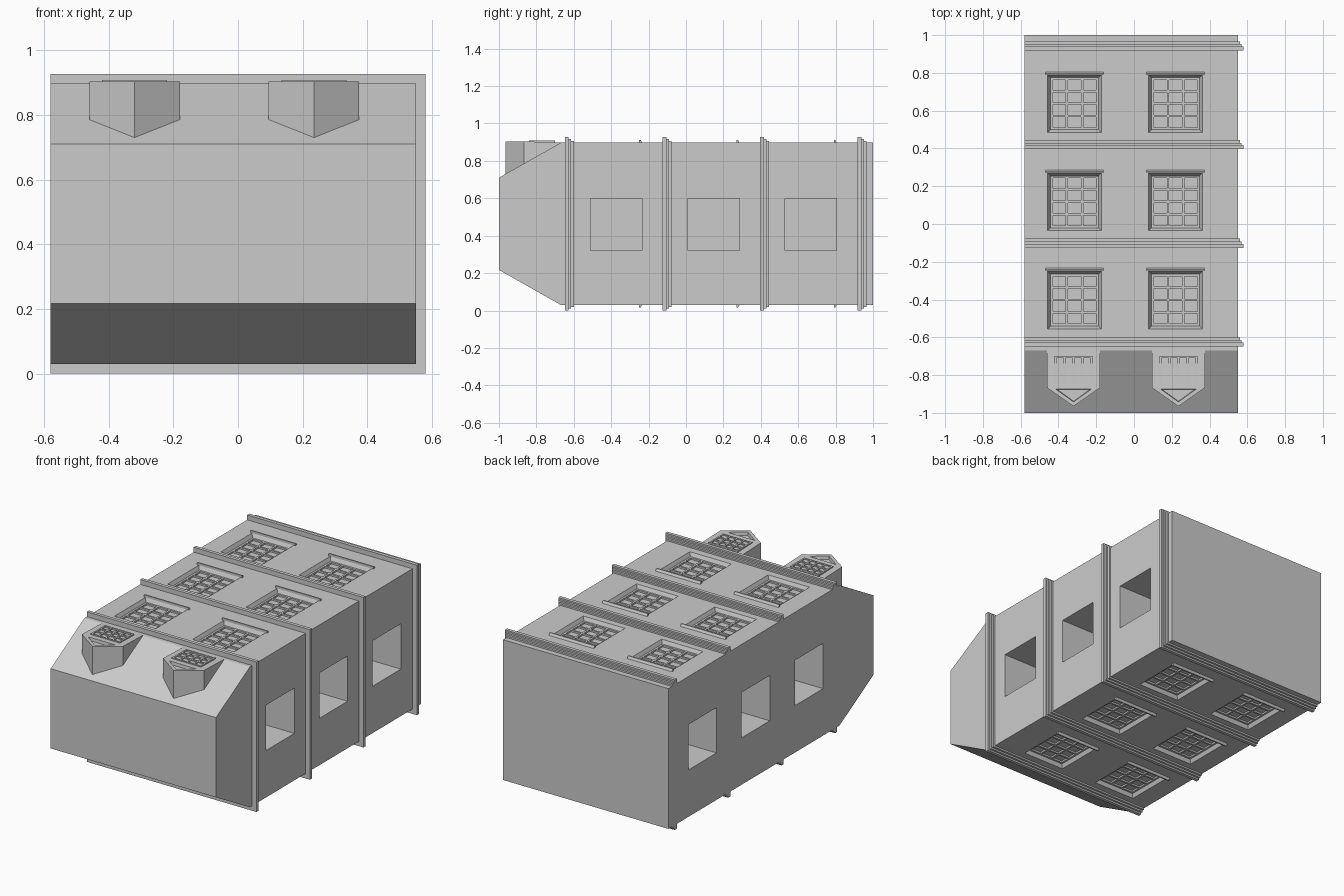
import bpy, bmesh

if "Cube" in bpy.data.objects:
    bpy.data.objects.remove(bpy.data.objects["Cube"])

X0, X1 = -0.58, 0.55            # body sides
Z0, Z1 = 0.03, 0.897            # rear and main facade planes
H = 0.927                       # overall height, facades mirror about H / 2
COLS = (-0.315, 0.22)           # window column centres
ROWS = (-0.405, 0.115, 0.635)   # window row centres


def loft(bm, a, b):
    """Closed solid between two matching outlines."""
    va = [bm.verts.new(p) for p in a]
    vb = [bm.verts.new(p) for p in b]
    fs = [bm.faces.new(va), bm.faces.new(vb)]
    n = len(a)
    for i in range(n):
        j = (i + 1) % n
        fs.append(bm.faces.new((va[i], va[j], vb[j], vb[i])))
    bmesh.ops.recalc_face_normals(bm, faces=fs)


def rect(x0, x1, y0, y1, z):
    return [(x0, y0, z), (x1, y0, z), (x1, y1, z), (x0, y1, z)]


def box(bm, x0, x1, y0, y1, z0, z1):
    loft(bm, rect(x0, x1, y0, y1, z0), rect(x0, x1, y0, y1, z1))


def finish(bm, name):
    me = bpy.data.meshes.new(name)
    bm.to_mesh(me)
    bm.free()
    ob = bpy.data.objects.new(name, me)
    bpy.context.collection.objects.link(ob)
    return ob


def cut(ob, cutter):
    cutter.hide_render = True
    m = ob.modifiers.new("cut", 'BOOLEAN')
    m.operation, m.solver, m.object = 'DIFFERENCE', 'EXACT', cutter
    bpy.context.view_layer.objects.active = ob
    bpy.ops.object.modifier_apply(modifier=m.name)
    bpy.data.objects.remove(cutter)


def bars(bm, x0, x1, y0, y1, nx, ny, z0, z1, w, zmap):
    """Border plus glazing bars dividing a pane into nx by ny."""
    za, zb = zmap(z0), zmap(z1)
    for i in range(nx + 1):
        x = x0 + (x1 - x0 - w) * i / nx
        box(bm, x, x + w, y0, y1, za, zb)
    for j in range(ny + 1):
        y = y0 + (y1 - y0 - w) * j / ny
        box(bm, x0, x1, y, y + w, za, zb)


SIDES = (lambda z: z, lambda z: H - z)   # main facade, rear facade

# building body with mansard slopes
prof = [(1, Z0), (1, Z1), (-0.67, Z1), (-1, 0.71), (-1, H - 0.71), (-0.67, Z0)]
bm = bmesh.new()
loft(bm, [(X0, y, z) for y, z in prof], [(X1, y, z) for y, z in prof])
body = finish(bm, "building_body")

# openings: splayed facade windows and deep side windows
bm = bmesh.new()
for yc in ROWS:
    for zm in SIDES:
        for xc in COLS:
            k = 1 / 3   # extend the splay slightly above the wall
            e = 0.015 * k
            loft(bm, rect(xc - 0.127, xc + 0.127, yc - 0.135, yc + 0.14, zm(Z1 - 0.03)),
                 rect(xc - 0.142 - e, xc + 0.142 + e, yc - 0.15 - e, yc + 0.155 + e, zm(Z1 + 0.01)))
    for xa, xb in ((X1 - 0.28, X1 + 0.05), (X0 - 0.05, X0 + 0.28)):
        box(bm, xa, xb, yc - 0.105, yc + 0.17, 0.32, 0.6)
cut(body, finish(bm, "opening_cutter"))

# window glazing bars
bm = bmesh.new()
for yc in ROWS:
    for xc in COLS:
        for zm in SIDES:
            bars(bm, xc - 0.127, xc + 0.127, yc - 0.135, yc + 0.14, 3, 4,
                 Z1 - 0.032, Z1 - 0.02, 0.012, zm)
finish(bm, "window_bars")

# sills over each window edge
bm = bmesh.new()
for yc in ROWS:
    for xc in COLS:
        for zm in SIDES:
            loft(bm, rect(xc - 0.153, xc + 0.153, yc + 0.155, yc + 0.172, zm(Z1 - 0.002)),
                 rect(xc - 0.153, xc + 0.153, yc + 0.155, yc + 0.163, zm(Z1 + 0.014)))
finish(bm, "window_sills")

# stepped cornices wrapping three sides
bm = bmesh.new()
for i in range(4):
    y = -0.648 + 0.522 * i
    for ya, yb, p in ((0, 0.021, 0.03), (0.021, 0.034, 0.02), (0.034, 0.048, 0.01)):
        u = [(X0, Z1 + p), (X1 + p, Z1 + p), (X1 + p, Z0 - p), (X0, Z0 - p),
             (X0, Z0), (X1, Z0), (X1, Z1), (X0, Z1)]
        loft(bm, [(x, y + ya, z) for x, z in u], [(x, y + yb, z) for x, z in u])
finish(bm, "cornices")

# dormers with recessed pediments and glazing
for n, xc in enumerate((-0.32, 0.235)):
    outline = [(-0.14, -0.67), (0.14, -0.67), (0.14, -0.867), (0, -0.965), (-0.14, -0.867)]
    bm = bmesh.new()
    loft(bm, [(xc + x, y, Z1 + (y + 0.67) * 0.567 - 0.002) for x, y in outline],
         [(xc + x, y, 0.904 if y < -0.8 else Z1 + 0.001) for x, y in outline])
    dormer = finish(bm, f"dormer_{n + 1}")
    tri = [(-0.1, -0.873), (0.1, -0.873), (0, -0.945)]
    bm = bmesh.new()
    loft(bm, [(xc + x * 0.85, -0.9 + (y + 0.9) * 0.85, 0.885) for x, y in tri],
         [(xc + x, y, 0.92) for x, y in tri])
    cut(dormer, finish(bm, "pediment_cutter"))
    bm = bmesh.new()
    bars(bm, xc - 0.1, xc + 0.1, -0.84, -0.7, 4, 3, 0.895, 0.908, 0.01, SIDES[0])
    finish(bm, f"dormer_bars_{n + 1}")
